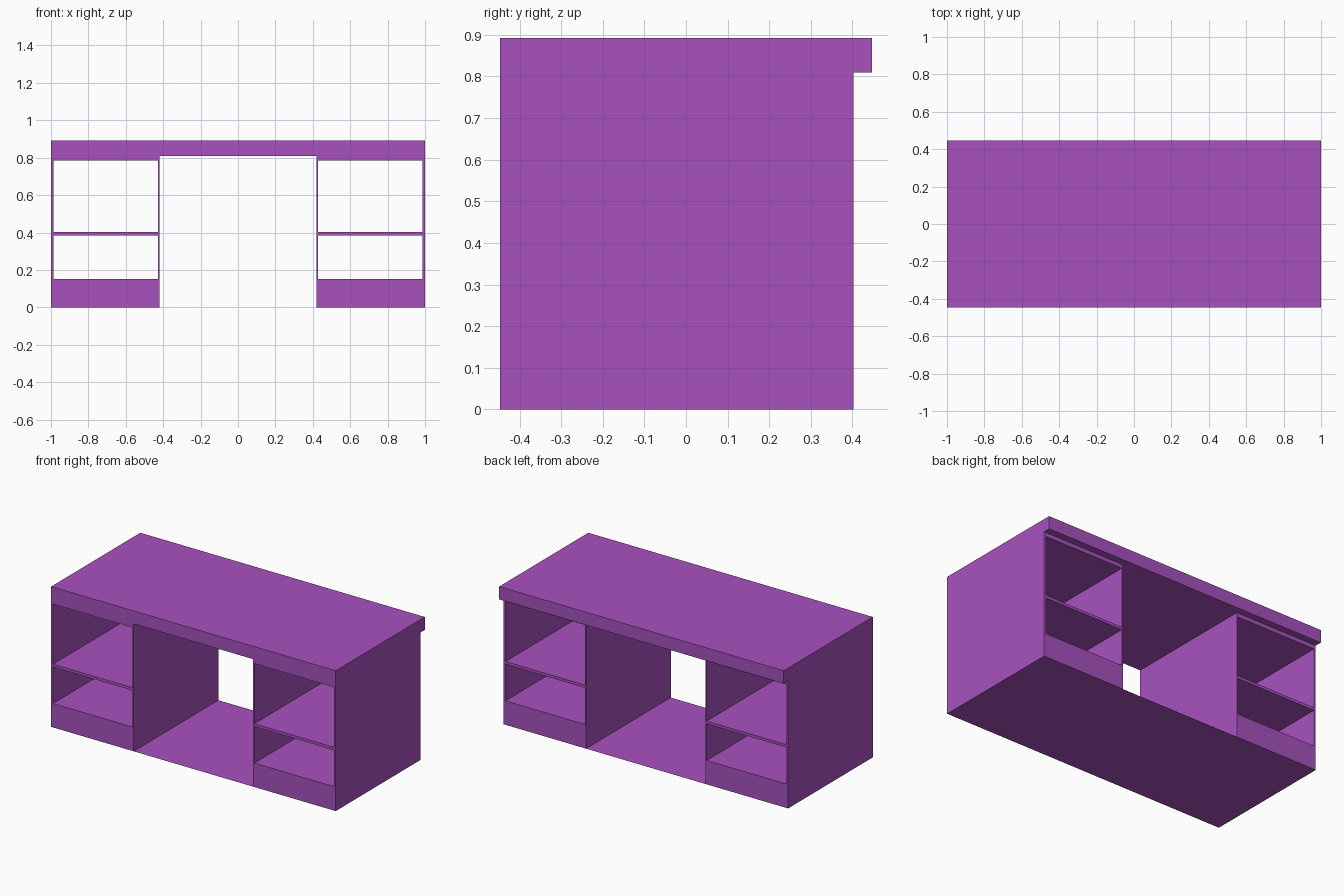
import bpy
import bmesh

cube = bpy.data.objects.get("Cube")
if cube:
    bpy.data.objects.remove(cube, do_unlink=True)

# Single flat colour
purple = bpy.data.materials.new("purple")
purple.use_nodes = True
colour = (0.39, 0.083, 0.515, 1)
purple.diffuse_color = colour
purple.node_tree.nodes["Principled BSDF"].inputs["Base Color"].default_value = colour

# Main dimensions
FRONT, BODY_BACK, TOP_BACK = -0.447, 0.403, 0.447
TOP_UNDER, TOP = 0.81, 0.892
KNEE, INNER, OUTER, SIDE = 0.42, 0.428, 0.987, 1.0


def add_object(name, bm):
    mesh = bpy.data.meshes.new(name)
    bm.to_mesh(mesh)
    bm.free()
    mesh.materials.append(purple)
    obj = bpy.data.objects.new(name, mesh)
    bpy.context.collection.objects.link(obj)
    return obj


def box(name, x0, x1, z0, z1, back=BODY_BACK):
    bm = bmesh.new()
    bmesh.ops.create_cube(bm, size=1)
    for v in bm.verts:
        v.co.x = x1 if v.co.x > 0 else x0
        v.co.y = back if v.co.y > 0 else FRONT
        v.co.z = z1 if v.co.z > 0 else z0
    return add_object(name, bm)


# Worktop, overhanging at the back
box("worktop", -SIDE, SIDE, TOP_UNDER, TOP, TOP_BACK)

# Two open pedestals, mirrored across the kneehole
for label, s in (("left", 1), ("right", -1)):
    def part(name, a, b, z0, z1):
        lo, hi = sorted((s * a, s * b))
        box(f"{label}_{name}", lo, hi, z0, z1)

    part("outer_panel", OUTER, SIDE, 0, TOP_UNDER)
    part("inner_panel", KNEE, INNER, 0, TOP_UNDER)
    part("plinth", INNER, OUTER, 0, 0.152)
    part("shelf", INNER, OUTER, 0.384, 0.402)
    part("header", INNER, OUTER, 0.784, TOP_UNDER)

# Thin sheet closing the floor of the kneehole
bm = bmesh.new()
corners = [(-KNEE, FRONT), (KNEE, FRONT), (KNEE, BODY_BACK), (-KNEE, BODY_BACK)]
bm.faces.new([bm.verts.new((x, y, 0)) for x, y in corners])
add_object("kneehole_floor", bm)
